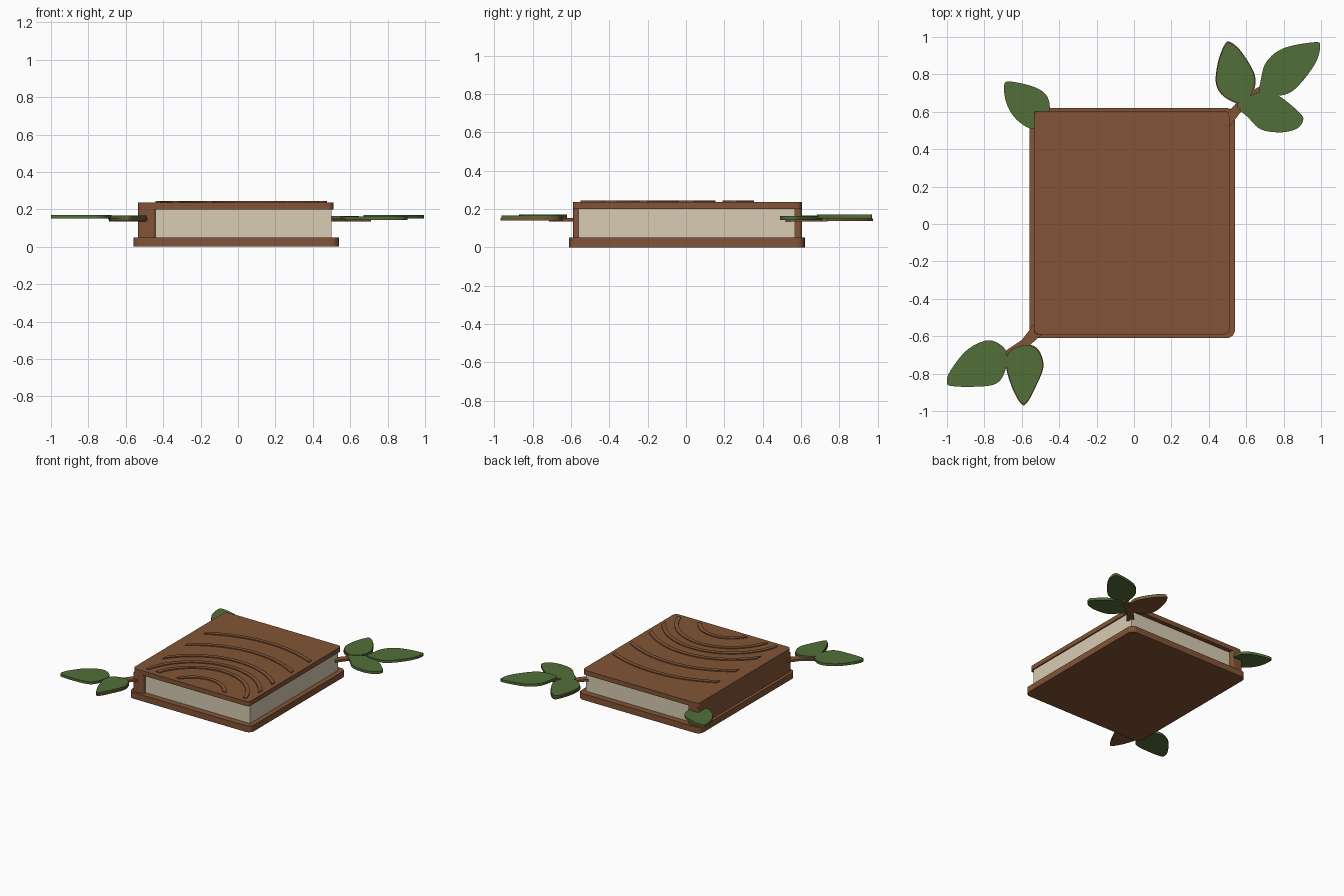
import bpy, bmesh, math
from mathutils import Vector

if "Cube" in bpy.data.objects:
    bpy.data.objects.remove(bpy.data.objects["Cube"])


def srgb(r, g, b):
    f = lambda c: c / 12.92 if c <= 0.04045 else ((c + 0.055) / 1.055) ** 2.4
    return tuple(f(c / 255) for c in (r, g, b)) + (1,)


def material(name, rgb):
    m = bpy.data.materials.new(name)
    m.diffuse_color = srgb(*rgb)
    m.use_nodes = True
    m.node_tree.nodes["Principled BSDF"].inputs["Base Color"].default_value = m.diffuse_color
    return m


BROWN = material("bark brown", (130, 84, 54))
PAPER = material("paper cream", (216, 204, 178))
GREEN = material("leaf green", (82, 110, 56))


def finish(name, bm, mat):
    bmesh.ops.recalc_face_normals(bm, faces=bm.faces)
    me = bpy.data.meshes.new(name)
    bm.to_mesh(me)
    bm.free()
    me.materials.append(mat)
    ob = bpy.data.objects.new(name, me)
    bpy.context.collection.objects.link(ob)
    return ob


def extrude_up(bm, h):
    r = bmesh.ops.extrude_face_region(bm, geom=bm.faces[:])
    vs = [v for v in r["geom"] if isinstance(v, bmesh.types.BMVert)]
    bmesh.ops.translate(bm, verts=vs, vec=(0, 0, h))


def slab(name, outline, z0, z1, mat):
    bm = bmesh.new()
    bm.faces.new([bm.verts.new((x, y, z0)) for x, y in outline])
    extrude_up(bm, z1 - z0)
    return finish(name, bm, mat)


def rounded_rect(x0, x1, y0, y1, r, n=6):
    pts = []
    for cx, cy, a in ((x1 - r, y1 - r, 0), (x0 + r, y1 - r, 90),
                      (x0 + r, y0 + r, 180), (x1 - r, y0 + r, 270)):
        for i in range(n + 1):
            t = math.radians(a + 90 * i / n)
            pts.append((cx + r * math.cos(t), cy + r * math.sin(t)))
    return pts


def smooth_loop(pts, n=5):
    # closed Catmull-Rom curve through the points
    P = [Vector(p) for p in pts]
    k, out = len(P), []
    for i in range(k):
        a, b, c, d = P[i - 1], P[i], P[(i + 1) % k], P[(i + 2) % k]
        for j in range(n):
            t = j / n
            out.append(tuple(0.5 * (2 * b + (c - a) * t + (2 * a - 5 * b + 4 * c - d) * t * t
                                    + (3 * b - a - 3 * c + d) * t ** 3)))
    return out


# covers, spine and pages
slab("back_cover", rounded_rect(-0.56, 0.54, -0.61, 0.62, 0.045), 0, 0.05, BROWN)
slab("front_cover", rounded_rect(-0.535, 0.51, -0.59, 0.605, 0.03), 0.2, 0.237, BROWN)
slab("spine", rounded_rect(-0.535, -0.44, -0.59, 0.605, 0.015), 0.05, 0.2, BROWN)
slab("pages", [(-0.45, -0.56), (0.5, -0.56), (0.5, 0.57), (-0.45, 0.57)], 0.05, 0.2, PAPER)

# raised growth rings on the front cover, trimmed to the cover panel
for i, R in enumerate((0.255, 0.425, 0.52, 0.63, 0.825, 1.025)):
    bm = bmesh.new()
    rows = []
    for j in range(97):
        t = math.pi * j / 96
        rows.append([bm.verts.new((0.055 + r * math.cos(t), -0.67 + r * math.sin(t), 0.236))
                     for r in (R - 0.032, R)])
    for a, b in zip(rows, rows[1:]):
        bm.faces.new((a[0], a[1], b[1], b[0]))
    for co, no in (((-0.44, 0, 0), (-1, 0, 0)), ((0.475, 0, 0), (1, 0, 0)),
                   ((0, -0.55, 0), (0, -1, 0))):
        bmesh.ops.bisect_plane(bm, geom=bm.verts[:] + bm.edges[:] + bm.faces[:],
                               plane_co=co, plane_no=no, clear_outer=True)
    extrude_up(bm, 0.008)
    finish(f"growth_ring_{i + 1}", bm, BROWN)

# twigs at two corners
slab("twig_back", [(0.47, 0.56), (0.51, 0.52), (0.58, 0.61), (0.71, 0.71), (0.71, 0.74),
                   (0.66, 0.73), (0.55, 0.65)], 0.135, 0.152, BROWN)
slab("twig_front", [(-0.53, -0.53), (-0.48, -0.58), (-0.57, -0.66), (-0.68, -0.715),
                    (-0.69, -0.68), (-0.6, -0.62)], 0.135, 0.152, BROWN)

# leaves: outline, bottom, top, whether backed by brown
leaves = {
    "leaf_back_upright": ([(0.55, 0.645), (0.47, 0.69), (0.437, 0.76), (0.45, 0.87), (0.485, 0.96),
                           (0.515, 0.973), (0.575, 0.92), (0.645, 0.8), (0.64, 0.71), (0.6, 0.66)],
                          0.15, 0.165, True),
    "leaf_back_outer": ([(0.68, 0.695), (0.68, 0.78), (0.71, 0.87), (0.8, 0.94), (0.965, 0.972),
                         (0.995, 0.95), (0.97, 0.86), (0.88, 0.74), (0.8, 0.69)], 0.15, 0.17, False),
    "leaf_back_low": ([(0.55, 0.635), (0.63, 0.69), (0.71, 0.71), (0.79, 0.675), (0.89, 0.59),
                       (0.903, 0.55), (0.87, 0.51), (0.79, 0.49), (0.68, 0.505), (0.61, 0.57)],
                      0.142, 0.162, False),
    "leaf_spine": ([(-0.45, 0.62), (-0.47, 0.69), (-0.54, 0.735), (-0.67, 0.762), (-0.695, 0.73),
                    (-0.68, 0.64), (-0.63, 0.56), (-0.55, 0.51), (-0.47, 0.53)], 0.145, 0.165, False),
    "leaf_front_outer": ([(-0.68, -0.69), (-0.73, -0.635), (-0.8, -0.625), (-0.9, -0.68),
                          (-0.985, -0.79), (-1, -0.85), (-0.97, -0.867), (-0.85, -0.87),
                          (-0.74, -0.855), (-0.69, -0.79)], 0.15, 0.17, False),
    "leaf_front_low": ([(-0.6, -0.645), (-0.67, -0.68), (-0.685, -0.76), (-0.65, -0.88),
                        (-0.605, -0.96), (-0.575, -0.96), (-0.53, -0.88), (-0.485, -0.77),
                        (-0.5, -0.69), (-0.54, -0.65)], 0.152, 0.167, True),
}
for name, (pts, z0, z1, backed) in leaves.items():
    loop = smooth_loop(pts)
    if backed:
        slab(name + "_backing", loop, z0 - 0.012, z0, BROWN)
        c = sum((Vector(p) for p in loop), Vector((0, 0))) / len(loop)
        loop = [tuple(c + (Vector(p) - c) * 0.965) for p in loop]
    slab(name, loop, z0, z1, GREEN)
